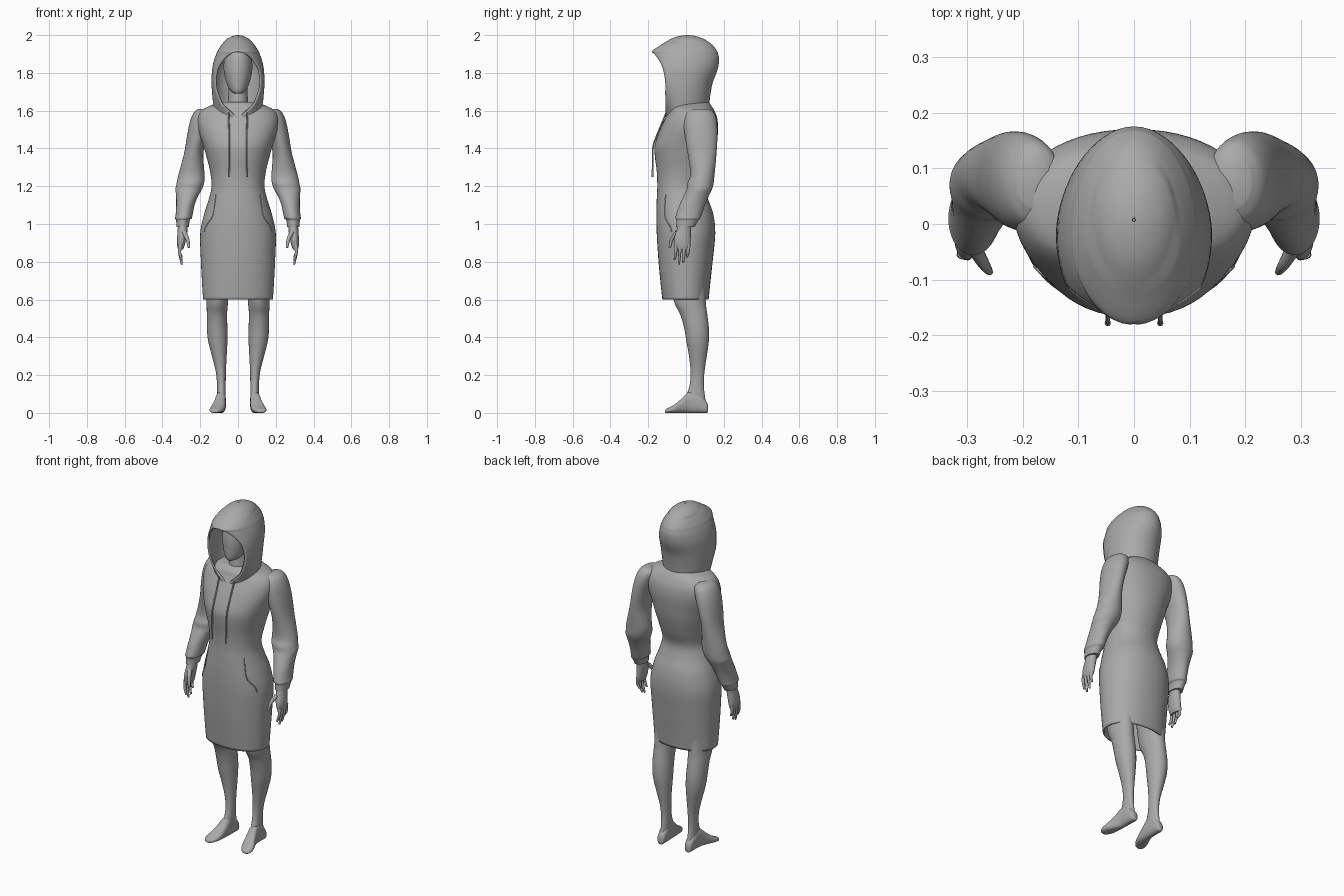
import bpy, bmesh
from math import sin, cos, pi, asin, copysign
from mathutils import Vector

if "Cube" in bpy.data.objects:
    bpy.data.objects.remove(bpy.data.objects["Cube"], do_unlink=True)

grey = bpy.data.materials.new("plain grey")
grey.use_nodes = True
grey.diffuse_color = (0.4, 0.4, 0.4, 1)
grey.node_tree.nodes["Principled BSDF"].inputs["Base Color"].default_value = (0.4, 0.4, 0.4, 1)


def smooth_rows(rows, steps=5):
    """Catmull-Rom interpolation through rows of numbers."""
    out = []
    for i in range(len(rows) - 1):
        a, b, c, d = (rows[max(i - 1, 0)], rows[i], rows[i + 1], rows[min(i + 2, len(rows) - 1)])
        for s in range(steps):
            t = s / steps
            out.append([q + t * (r - p) / 2 + t * t * (p - 2.5 * q + 2 * r - w / 2)
                        + t ** 3 * (w - p + 3 * (q - r)) / 2
                        for p, q, r, w in zip(a, b, c, d)])
    return out + [list(rows[-1])]


def finish(obj, mirror=False, shell=0):
    obj.data.materials.clear()
    obj.data.materials.append(grey)
    if shell:
        mod = obj.modifiers.new("cloth thickness", 'SOLIDIFY')
        mod.thickness, mod.offset = shell, -1
    if mirror:
        obj.modifiers.new("other side", 'MIRROR')
    bpy.ops.object.select_all(action='DESELECT')
    bpy.context.view_layer.objects.active = obj
    obj.select_set(True)
    bpy.ops.object.shade_smooth_by_angle(angle=0.9)
    return obj


def skin(name, rings, closed=True, caps=(True, True), **kw):
    """Join rings of points with quads."""
    bm = bmesh.new()
    loops = [[bm.verts.new(p) for p in ring] for ring in rings]
    n = len(loops[0])
    for low, high in zip(loops, loops[1:]):
        for i in range(n if closed else n - 1):
            j = (i + 1) % n
            bm.faces.new((low[i], low[j], high[j], high[i]))
    for loop, cap in zip((loops[0], loops[-1]), caps):
        if cap:
            bm.faces.new(loop)
    bmesh.ops.remove_doubles(bm, verts=bm.verts, dist=0.0004)
    bmesh.ops.recalc_face_normals(bm, faces=bm.faces)
    mesh = bpy.data.meshes.new(name)
    bm.to_mesh(mesh)
    bm.free()
    obj = bpy.data.objects.new(name, mesh)
    bpy.context.collection.objects.link(obj)
    return finish(obj, **kw)


def loft(name, rows, along_y=False, power=1.0, sides=40, **kw):
    """Rows hold a station, then the low and high limits of the section."""
    rings = []
    for t, a0, a1, b0, b1 in smooth_rows(rows):
        ring = []
        for k in range(sides):
            u, v = cos(2 * pi * k / sides), sin(2 * pi * k / sides)
            u, v = (copysign(abs(q) ** power, q) for q in (u, v))
            a = (a0 + a1) / 2 + u * (a1 - a0) / 2
            b = (b0 + b1) / 2 + v * (b1 - b0) / 2
            ring.append((a, t, b) if along_y else (a, b, t))
        rings.append(ring)
    return skin(name, rings, **kw)


def tube(name, points, radius, taper=1.0):
    """Round mirrored cord or finger along a smooth path."""
    curve = bpy.data.curves.new(name, 'CURVE')
    curve.dimensions = '3D'
    curve.bevel_depth, curve.bevel_resolution = radius, 3
    curve.use_fill_caps = True
    path = smooth_rows(points, 6)
    spline = curve.splines.new('POLY')
    spline.points.add(len(path) - 1)
    for i, (point, p) in enumerate(zip(spline.points, path)):
        point.co = (*p, 1)
        point.radius = 1 + (taper - 1) * i / (len(path) - 1)
    obj = bpy.data.objects.new(name, curve)
    bpy.context.collection.objects.link(obj)
    bpy.ops.object.select_all(action='DESELECT')
    bpy.context.view_layer.objects.active = obj
    obj.select_set(True)
    bpy.ops.object.convert(target='MESH')
    return finish(bpy.context.view_layer.objects.active, mirror=True)


# Dress body: height, half width, front, back
body = [(.60, .185, -.125, .12), (.70, .191, -.136, .13), (.82, .197, -.147, .143),
        (.95, .2, -.155, .155), (1.05, .18, -.157, .145), (1.13, .155, -.155, .118),
        (1.2, .14, -.152, .105), (1.28, .148, -.155, .13), (1.36, .168, -.165, .152),
        (1.42, .185, -.165, .162), (1.5, .21, -.138, .17), (1.56, .215, -.11, .165),
        (1.6, .195, -.09, .15), (1.625, .15, -.08, .135), (1.645, .1, -.06, .12)]
dress = loft("hooded_dress_body", [(z, -w, w, f, b) for z, w, f, b in body],
             power=.92, sides=56, caps=(False, True), shell=.008)

# Side pocket seams lying on the dress
seam = []
for x, z in ((.14, 1.16), (.142, 1.1), (.155, 1.04), (.178, .99), (.199, .96)):
    hit = dress.closest_point_on_mesh(Vector((x, -.13 if x < .17 else -.09, z)))[1]
    seam.append(tuple(hit))
tube("pocket_seam", seam, .003)

# Hood: height, half opening, half width, front, back
hood = [(1.56, .004, .1, -.107, .1), (1.59, .035, .12, -.108, .112), (1.63, .08, .13, -.108, .122),
        (1.69, .11, .137, -.11, .13), (1.75, .122, .14, -.11, .142), (1.82, .112, .137, -.122, .168),
        (1.87, .08, .126, -.145, .175), (1.9, .042, .115, -.168, .17), (1.916, 0, .108, -.179, .164),
        (1.95, 0, .086, -.13, .138), (1.98, 0, .058, -.08, .094),
        (1.995, 0, .028, -.035, .05), (2, 0, .003, .004, .01)]
rings = []
for z, gap, w, front, back in smooth_rows(hood):
    mid = min(max(-.02, front + .6 * w), back - .004) if z < 1.96 else (front + back) / 2
    start = asin(min(max(gap, 0) / w, .98))
    reach = (mid - front) / cos(start)
    ring = []
    for k in range(45):
        a = start + (2 * pi - 2 * start) * k / 44
        ring.append((w * sin(a), mid - cos(a) * (reach if cos(a) > 0 else back - mid), z))
    rings.append(ring)
skin("hood", rings, closed=False, caps=(False, False), shell=.009)

# Head and neck inside the hood
loft("head", [(1.69, -.018, .018, -.085, -.03), (1.705, -.04, .04, -.095, .02),
              (1.75, -.062, .062, -.1, .07), (1.82, -.076, .076, -.1, .1),
              (1.89, -.07, .07, -.085, .1), (1.94, -.05, .05, -.05, .08),
              (1.962, -.01, .01, -.01, .03)])
loft("neck", [(1.56, -.075, .075, -.07, .09), (1.63, -.055, .055, -.05, .075),
              (1.78, -.047, .047, -.035, .065)])

# Drawstrings
tube("drawstring", [(.05, -.105, 1.59), (.048, -.125, 1.54), (.047, -.158, 1.46),
                    (.047, -.174, 1.41), (.047, -.176, 1.34), (.047, -.178, 1.25)], .0042)
tube("drawstring_tip", [(.047, -.177, 1.29), (.047, -.178, 1.25)], .0055)

# Sleeves with elbow folds and gathered cuffs
loft("sleeve", [(1.61, .15, .21, .03, .12), (1.59, .13, .234, .0, .148), (1.54, .14, .255, -.012, .163),
                (1.46, .165, .271, -.005, .166), (1.38, .183, .284, .008, .162),
                (1.3, .18, .305, .02, .155), (1.25, .176, .318, .02, .15),
                (1.215, .18, .325, .008, .146), (1.185, .19, .331, .004, .138),
                (1.15, .21, .328, -.012, .122), (1.1, .23, .327, -.035, .1),
                (1.05, .24, .33, -.052, .083), (1.03, .245, .333, -.056, .076),
                (1.02, .255, .328, -.05, .066), (.985, .26, .325, -.052, .046)],
     mirror=True)

# Hands
loft("palm", [(1.0, .266, .318, -.04, .03), (.96, .268, .32, -.052, .026),
              (.92, .275, .323, -.064, .025), (.885, .283, .322, -.062, .023),
              (.865, .291, .317, -.055, .018)], sides=24, mirror=True)
fingers = [("index_finger", -.052, .81), ("middle_finger", -.03, .785),
           ("ring_finger", -.007, .796), ("little_finger", .013, .825)]
for name, y, tip in fingers:
    tube(name, [(.306, y, .89), (.309, y - .003, .85), (.297, y - .008, tip)], .0115, .45)
tube("thumb", [(.285, -.045, .955), (.268, -.074, .92), (.259, -.086, .875)], .014, .45)

# Legs and feet
loft("leg", [(.78, .045, .17, -.09, .1), (.6, .052, .167, -.066, .104), (.52, .058, .165, -.03, .113),
             (.45, .056, .165, -.01, .121), (.38, .056, .158, .002, .121), (.3, .06, .138, .016, .11),
             (.22, .064, .118, .024, .098), (.15, .065, .111, .02, .094),
             (.09, .065, .111, .0, .1), (.04, .066, .112, -.02, .108), (.015, .07, .11, -.01, .106)],
     mirror=True)
loft("foot", [(.117, .08, .098, .005, .035), (.108, .068, .11, 0, .06), (.07, .064, .115, 0, .1),
              (.02, .064, .118, 0, .112), (-.02, .066, .13, 0, .078), (-.06, .072, .146, 0, .045),
              (-.09, .085, .15, 0, .028), (-.106, .1, .143, 0, .02), (-.112, .115, .132, .003, .012)],
     along_y=True, power=.8, sides=32, mirror=True)
